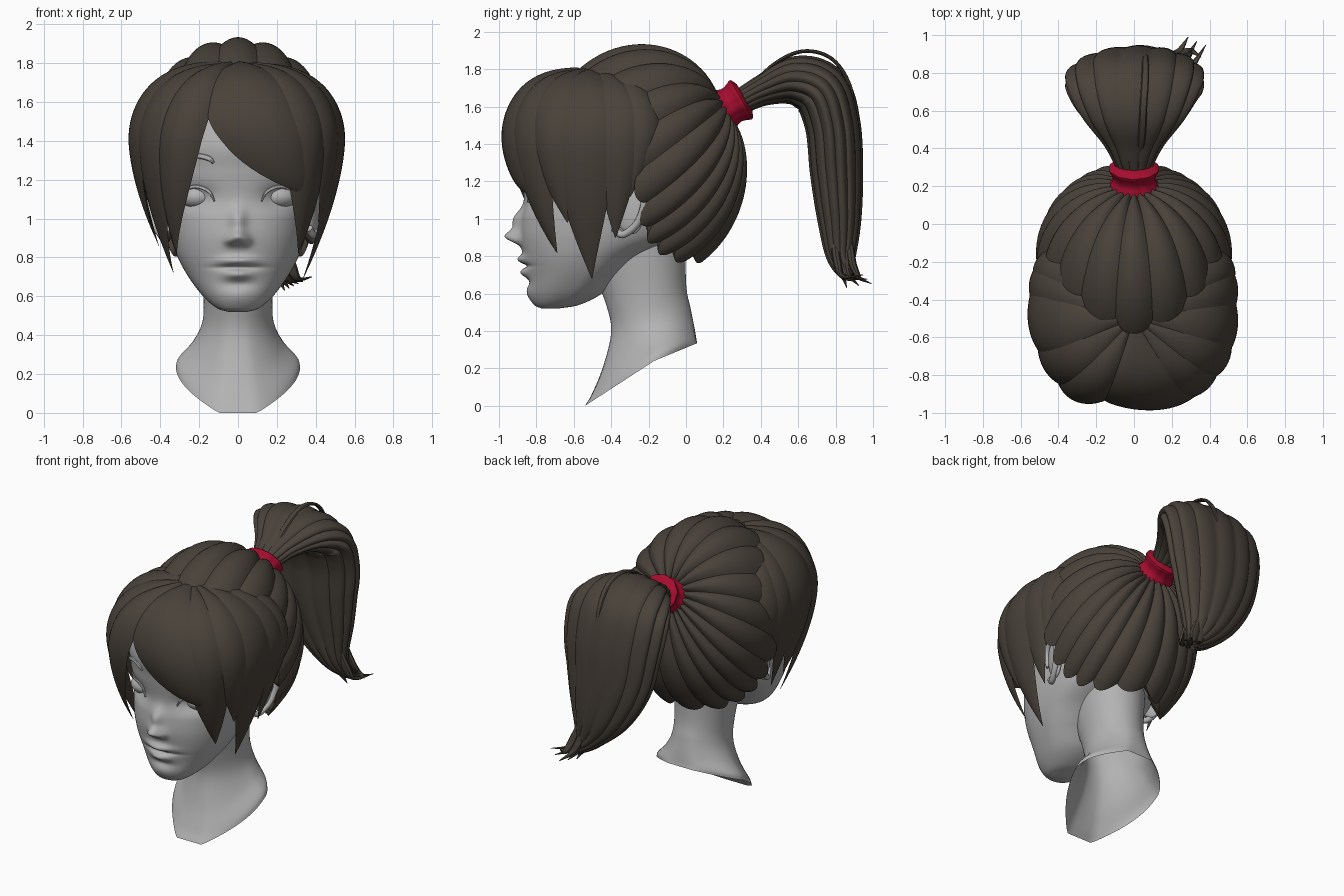
import bpy, bmesh, math
from math import sin, cos, pi, radians, exp
from mathutils import Vector
from mathutils.bvhtree import BVHTree

if "Cube" in bpy.data.objects:
    bpy.data.objects.remove(bpy.data.objects["Cube"])


def material(name, rgb):
    m = bpy.data.materials.new(name)
    m.diffuse_color = (*rgb, 1)
    m.use_nodes = True
    m.node_tree.nodes["Principled BSDF"].inputs["Base Color"].default_value = m.diffuse_color
    return m


SKIN = material("grey_skin", (0.45, 0.45, 0.45))
HAIR = material("dark_brown_hair", (0.066, 0.054, 0.042))
RED = material("red_band", (0.38, 0.004, 0.028))


def spline(pts, n, closed=False):
    """Catmull-Rom through tuples of any length, n steps per span."""
    p = [Vector(q) for q in pts]
    p = [p[-1]] + p + p[:2] if closed else [2 * p[0] - p[1]] + p + [2 * p[-1] - p[-2]]
    out = []
    for a, b, c, d in zip(p, p[1:], p[2:], p[3:]):
        for i in range(n):
            t = i / n
            out.append(0.5 * (2 * b + (c - a) * t + (2 * a - 5 * b + 4 * c - d) * t * t
                              + (3 * b - a - 3 * c + d) * t ** 3))
    return out if closed else out + [p[-2]]


def skin_rings(name, rings, mat, caps=True):
    """Join closed rings of points into one surface."""
    bm = bmesh.new()
    vs = [[bm.verts.new(p) for p in r] for r in rings]
    n = len(rings[0])
    for a, b in zip(vs, vs[1:]):
        for i in range(n):
            j = (i + 1) % n
            bm.faces.new((a[i], a[j], b[j], b[i]))
    if caps:
        bm.faces.new(vs[0])
        bm.faces.new(vs[-1])
    bmesh.ops.recalc_face_normals(bm, faces=bm.faces)
    me = bpy.data.meshes.new(name)
    bm.to_mesh(me)
    bm.free()
    me.materials.append(mat)
    ob = bpy.data.objects.new(name, me)
    bpy.context.collection.objects.link(ob)
    return ob


def tube(name, pts, mat, seg=12, sub=6, waves=0, depth=0.0, ref=(1, 0, 0)):
    """Tube along (x, y, z, radius_a, radius_b) points, optionally fluted."""
    P = spline(pts, sub)
    rings = []
    for i, p in enumerate(P):
        c = Vector(p[:3])
        t = (Vector(P[min(i + 1, len(P) - 1)][:3]) - Vector(P[max(i - 1, 0)][:3])).normalized()
        s = Vector(ref)
        s = (s - t * s.dot(t)).normalized()
        u = t.cross(s)
        ring = []
        for j in range(seg):
            q = 2 * ((j * waves / seg) % 1) - 1
            k = 1 + depth * (1 - q * q) if waves else 1
            a = 2 * pi * j / seg
            ring.append(c + s * (p[3] * k * cos(a)) + u * (p[4] * k * sin(a)))
        rings.append(ring)
    return skin_rings(name, rings, mat)


def spow(v, e):
    return math.copysign(abs(v) ** e, v)


# Head: rows of z, front y, widest y, back y, half width
rows = [(.52, -.77, -.72, -.68, .05), (.54, -.81, -.69, -.57, .11), (.6, -.84, -.62, -.45, .18),
        (.7, -.85, -.55, -.35, .255), (.8, -.87, -.5, -.22, .31), (.9, -.885, -.45, 0, .345),
        (1.0, -.88, -.42, .08, .365), (1.1, -.865, -.4, .13, .378), (1.25, -.885, -.38, .16, .405),
        (1.4, -.90, -.36, .16, .41), (1.6, -.82, -.35, .1, .37), (1.71, -.65, -.35, -.05, .25),
        (1.75, -.4, -.35, -.3, .02)]
# Face relief: x, z, height, x spread, z spread
bumps = [(0, .905, .075, .045, .036), (0, .99, .045, .04, .065), (.042, .885, .028, .026, .024),
         (-.042, .885, .028, .026, .024), (0, .782, .035, .09, .024), (0, .712, .034, .07, .026),
         (0, .748, -.02, .11, .011), (0, .6, .01, .08, .05), (0, .66, -.012, .08, .025),
         (.215, 1.11, -.035, .09, .055), (-.215, 1.11, -.035, .09, .055)]
rings = []
for z, yf, yc, yb, w in spline(rows, 13):
    ring = []
    for j in range(160):
        a = 2 * pi * j / 160
        c = cos(a)
        x = w * spow(sin(a), .95)
        y = yc + (yf - yc) * c ** .8 if c > 0 else yc + (yb - yc) * -c
        if c > 0:
            y -= sum(h * exp(-((x - bx) / sx) ** 2 - ((z - bz) / sz) ** 2) for bx, bz, h, sx, sz in bumps)
        ring.append((x, y, z))
    rings.append(ring)
head = skin_rings("head", rings, SKIN)
tree = BVHTree.FromPolygons([v.co for v in head.data.vertices], [tuple(f.vertices) for f in head.data.polygons])


def on_face(x, z, out=0.0):
    return (x, tree.ray_cast(Vector((x, -2, z)), Vector((0, 1, 0)))[0].y - out, z)


# Neck: front (y, z), side (y, z, half width), back (y, z); open slanted base
neck_rows = [(-.5, .72, -.2, .85, .2, 0, 1.0), (-.43, .55, -.19, .6, .178, 0, .66), (-.40, .4, -.18, .46, .185, .025, .52),
             (-.44, .22, -.17, .36, .235, .045, .42), (-.5, .07, -.17, .28, .305, .055, .36), (-.54, 0, -.17, .24, .32, .06, .335)]
rings = []
neck_path = spline(neck_rows, 6)
for i, (yf, zf, ys, zs, w, yb, zb) in enumerate(neck_path):
    f = (i / (len(neck_path) - 1)) ** 2
    ring = []
    for j in range(64):
        a = 2 * pi * j / 64
        c = cos(a)
        y, z = (yf, zf) if c > 0 else (yb, zb)
        b = abs(c) * (1 - f) + f * min(1, 1.25 * abs(1 - 2 * (a % pi) / pi))
        ring.append((w * sin(a), ys + (y - ys) * b, max(0, zs + (z - zs) * b)))
    rings.append(ring)
skin_rings("neck", rings, SKIN, caps=False)

# Eyes, lids, brows and ears on both sides
for s, side in ((1, "left"), (-1, "right")):
    bpy.ops.mesh.primitive_uv_sphere_add(segments=32, ring_count=16, location=(s * .213, -.733, 1.112))
    eye = bpy.context.object
    eye.name = side + "_eye"
    eye.scale = (.09, .075, .06)
    eye.rotation_euler.z = s * .25
    eye.data.materials.append(SKIN)
    for part, line, r in (("upper_lid", [(.122, 1.09), (.15, 1.14), (.215, 1.165), (.28, 1.148), (.335, 1.145)], .009),
                          ("brow", [(.125, 1.285), (.15, 1.31), (.21, 1.322), (.27, 1.3), (.315, 1.268)], .014)):
        pts = [(*on_face(s * x, z, .0 if part == "brow" else .008), r * (.5 if i in (0, 4) else 1), r * .8)
               for i, (x, z) in enumerate(line)]
        tube(f"{side}_{part}", pts, SKIN, seg=8, ref=(0, 0, 1))
    bpy.ops.mesh.primitive_uv_sphere_add(segments=24, ring_count=16, location=(s * .39, -.31, 1.06))
    ear = bpy.context.object
    ear.name = side + "_ear"
    ear.scale = (.03, .085, .145)
    ear.rotation_euler = (.2, 0, s * -.3)
    ear.data.materials.append(SKIN)
    rim = [(.375, -.39, 1.04), (.395, -.385, 1.14), (.425, -.31, 1.2), (.45, -.235, 1.17), (.45, -.225, 1.07),
           (.425, -.265, .97), (.39, -.34, .915), (.365, -.385, .95)]
    tube(side + "_ear_rim", [(s * x, y, z, .02, .02) for x, y, z in rim], SKIN, seg=10, ref=(1, .2, 0))

# Swept-back hair: fluted shell, every strand runs from the hairline to the tie
C, R = Vector((0, -.22, 1.3)), Vector((.505, .545, .62))
half = [(0, -.6, 1.81), (.3, -.54, 1.7), (.48, -.42, 1.45), (.5, -.26, 1.25), (.47, -.2, 1.0),
        (.38, -.13, .85), (.25, 0, .78), (0, .13, .8)]
loop = half + [(-x, y, z) for x, y, z in half[-2:0:-1]]


def direction(p):
    d = Vector(p) - C
    return Vector((d.x / R.x, d.y / R.y, d.z / R.z)).normalized()


tie_dir = direction((0, .2, 1.61))
hairline = [direction(p) for p in spline(loop, 15, closed=True)]
rings = []
for i in range(29):
    v, shrink = (.05 + .95 * i / 26, 1) if i < 27 else (1, (.9, .7)[i - 27])
    ring = []
    for j, d in enumerate(hairline):
        q = 2 * ((j + 5) % 10) / 10 - 1
        om = tie_dir.angle(d)
        t = v * (1 + .05 * (1 - q * q) * v ** 4)
        p = (tie_dir * sin((1 - t) * om) + d * sin(t * om)) / sin(om)
        k = (1 + .045 * (1 - q * q) - .05 * exp(-v / .6) - .11 * exp(-v / .18)) * shrink
        wide = 1 + .07 * max(0, p.y)
        ring.append(C + Vector((p.x * R.x * wide, p.y * R.y, p.z * R.z)) * k)
    rings.append(ring)
skin_rings("swept_back_hair", rings, HAIR)


# Fringe and side locks fan out from the parting and hang down
def lock(name, a0, a1, w, ztip, off, bend=2):
    last = 1 + (1.4 - ztip) / .75
    rings = []
    for i in range(33):
        t = i / 32
        u = .04 + (last - .04) * t
        ph, drop = min(u, 1) * pi / 2, max(u - 1, 0) * .75
        top = sin(ph) ** .66
        r = top - .6 * drop ** 1.6
        mid, wid = a0 + (a1 - a0) * t ** bend, w * (1 - t ** (1.75 * bend)) + .3
        qs = [(-1 + m / 6, .065) for m in range(13)] + [(1 - m / 3, -.03) for m in range(1, 6)]
        ring = []
        for q, h in qs:
            a = radians(mid + q * wid)
            k = (1 + off + h * (1 - q * q) * (1 - t ** 5)) 
            rk = r * k * (1 + .09 * sin(2 * a) ** 2)
            depth = .58 if cos(a) > 0 else .46
            ring.append((.525 * sin(a) * rk, -.5 + .13 * top - depth * cos(a) * rk, 1.4 + .38 * cos(ph) * k - drop))
        rings.append(ring)
    skin_rings(name, rings, HAIR)


for i, spec in enumerate([(6, 46, 27, 1.10, .015, 4), (36, 47, 17, .82, -.01), (55, 60, 15, .98, .0),
                          (74, 70, 18, .68, .0), (94, 89, 17, .90, -.01), (110, 100, 15, 1.12, -.02),
                          (-26, -47, 14, .82, .01), (-50, -63, 18, .72, -.01), (-76, -80, 20, .91, .02),
                          (-96, -92, 16, .85, .0), (-110, -100, 15, 1.12, -.02)]):
    lock(f"front_lock_{i + 1}", *spec)

# Hair tie: flared band around the root of the ponytail
axis = Vector((0, .86, .5)).normalized()
tie = [(-.085, .09), (-.07, .118), (-.04, .113), (0, .098), (.035, .105), (.065, .115), (.085, .08)]
tube("hair_tie", [(*(Vector((0, .24, 1.605)) + axis * d), r * 1.12, r) for d, r in tie], RED,
     seg=60, sub=3, waves=10, depth=.04)

# Ponytail: fluted tapering body, loose tips and one stray strand
tail = [(0, .27, 1.615, .075, .06), (0, .42, 1.69, .15, .08), (0, .58, 1.735, .27, .125), (0, .72, 1.68, .34, .145),
        (.01, .785, 1.5, .34, .138), (.03, .805, 1.25, .30, .132), (.09, .82, 1.0, .215, .11),
        (.17, .83, .8, .1, .075), (.25, .865, .69, .03, .03)]
tube("ponytail", tail, HAIR, seg=112, sub=8, waves=14, depth=.08)
for i in range(7):
    e = i / 6
    bx, by = .12 + .1 * e, .79 + .08 * (i % 3) / 2
    tube(f"ponytail_tip_{i + 1}", [(bx, by, .9, .02, .02), (bx + .05, by + .02, .76, .03, .022),
                                   (bx + .09, by + .05, .69, .018, .012),
                                   (.24 + .14 * e, .86 + .13 * ((i * 3) % 7) / 6, .63 + .07 * e, .002, .002)], HAIR, seg=8)
tube("stray_strand", [(.02, .3, 1.64, .015, .01), (.04, .45, 1.81, .02, .01), (.05, .62, 1.895, .02, .01),
                      (.06, .78, 1.855, .02, .01), (.06, .88, 1.7, .015, .01), (.06, .9, 1.5, .005, .005)], HAIR, seg=8)

# Smooth shading with crisp strand edges, fully smooth head
bpy.ops.object.select_all(action='DESELECT')
for ob in bpy.context.scene.objects:
    ob.select_set(ob != head)
    if ob != head:
        bpy.context.view_layer.objects.active = ob
bpy.ops.object.shade_smooth_by_angle(angle=radians(38))
for f in head.data.polygons:
    f.use_smooth = True
